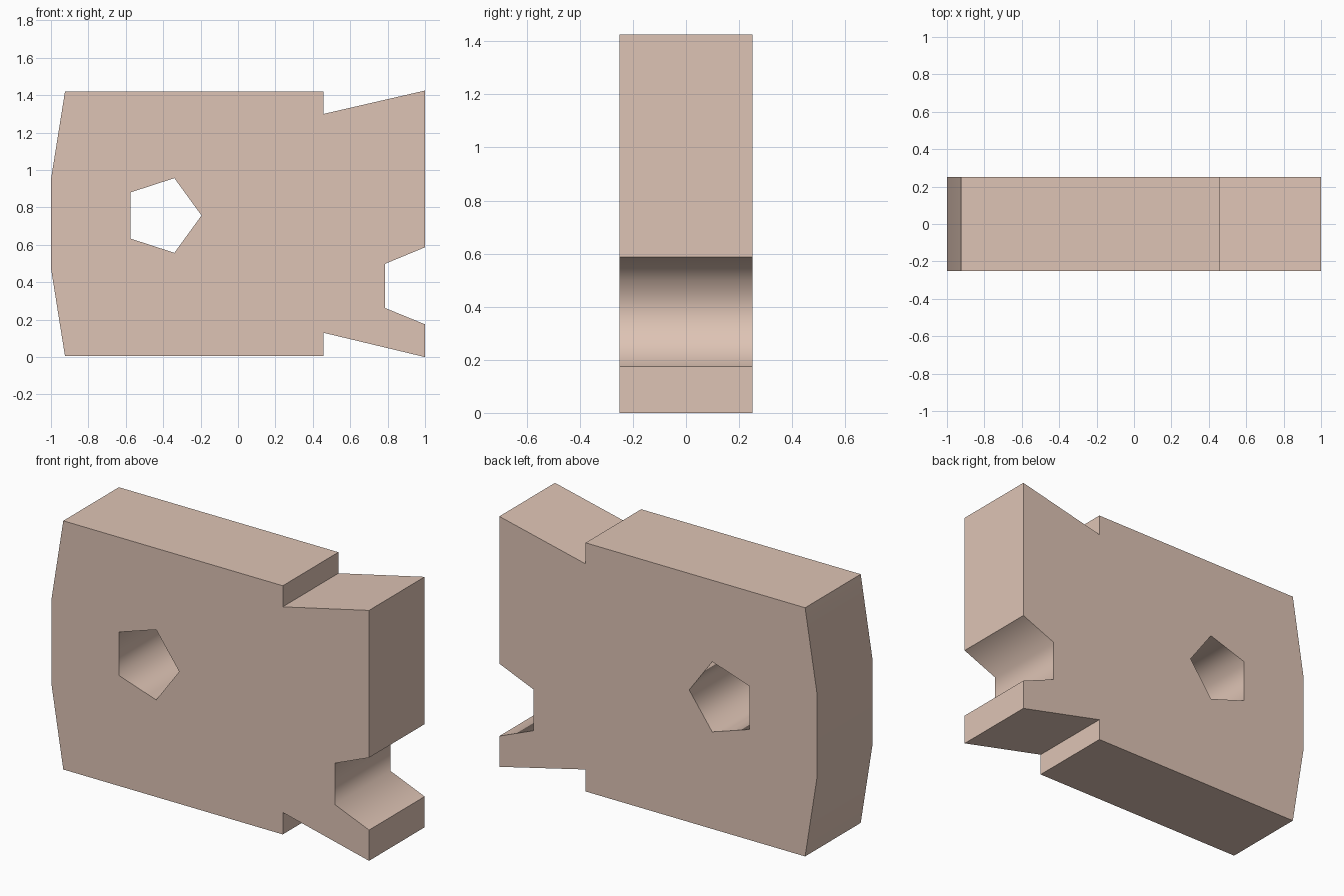
import bpy, bmesh, math
from mathutils import Vector

if "Cube" in bpy.data.objects:
    bpy.data.objects.remove(bpy.data.objects["Cube"])

HALF = 0.25

# Side profile of the plate (x, z), with the right-hand notch
outline = [(-0.925, 0.005), (0.457, 0.005), (0.457, 0.13), (1, 0),
           (1, 0.175), (0.785, 0.263), (0.785, 0.498), (1, 0.587),
           (1, 1.425), (0.457, 1.3), (0.457, 1.42), (-0.925, 1.42),
           (-1, 0.95), (-1, 0.475)]
# Five-sided hole
hole = [(-0.405 + 0.21 * math.cos(math.tau * i / 5),
         0.757 + 0.21 * math.sin(math.tau * i / 5)) for i in range(5)]
# Corners whose walls blend smoothly
soft = [outline[5], outline[6], outline[12], outline[13]] + hole

bm = bmesh.new()
edges = []
for loop in (outline, hole):
    vs = [bm.verts.new((x, -HALF, z)) for x, z in loop]
    edges += [bm.edges.new((a, b)) for a, b in zip(vs, vs[1:] + vs[:1])]

# Fill the front and extrude it to the back
bmesh.ops.triangle_fill(bm, edges=edges, use_beauty=True, normal=(0, -1, 0))
res = bmesh.ops.extrude_face_region(bm, geom=bm.faces[:], use_keep_orig=True)
back = [g for g in res["geom"] if isinstance(g, bmesh.types.BMVert)]
bmesh.ops.translate(bm, verts=back, vec=(0, 2 * HALF, 0))
bmesh.ops.recalc_face_normals(bm, faces=bm.faces[:])
bm.normal_update()

# Smooth walls with crisp rims and corners
for f in bm.faces:
    f.smooth = abs(f.normal.y) < 0.5
for e in bm.edges:
    a, b = (v.co for v in e.verts)
    along = abs(a.y - b.y) > 0.1
    e.smooth = along and any(math.hypot(a.x - x, a.z - z) < 1e-3 for x, z in soft)

mesh = bpy.data.meshes.new("notched_plate")
bm.to_mesh(mesh)
bm.free()
plate = bpy.data.objects.new("notched_plate", mesh)
bpy.context.collection.objects.link(plate)

# Pale tan colour
mat = bpy.data.materials.new("tan")
mat.diffuse_color = (0.73, 0.55, 0.46, 1)
mat.use_nodes = True
mat.node_tree.nodes["Principled BSDF"].inputs["Base Color"].default_value = mat.diffuse_color
mesh.materials.append(mat)
